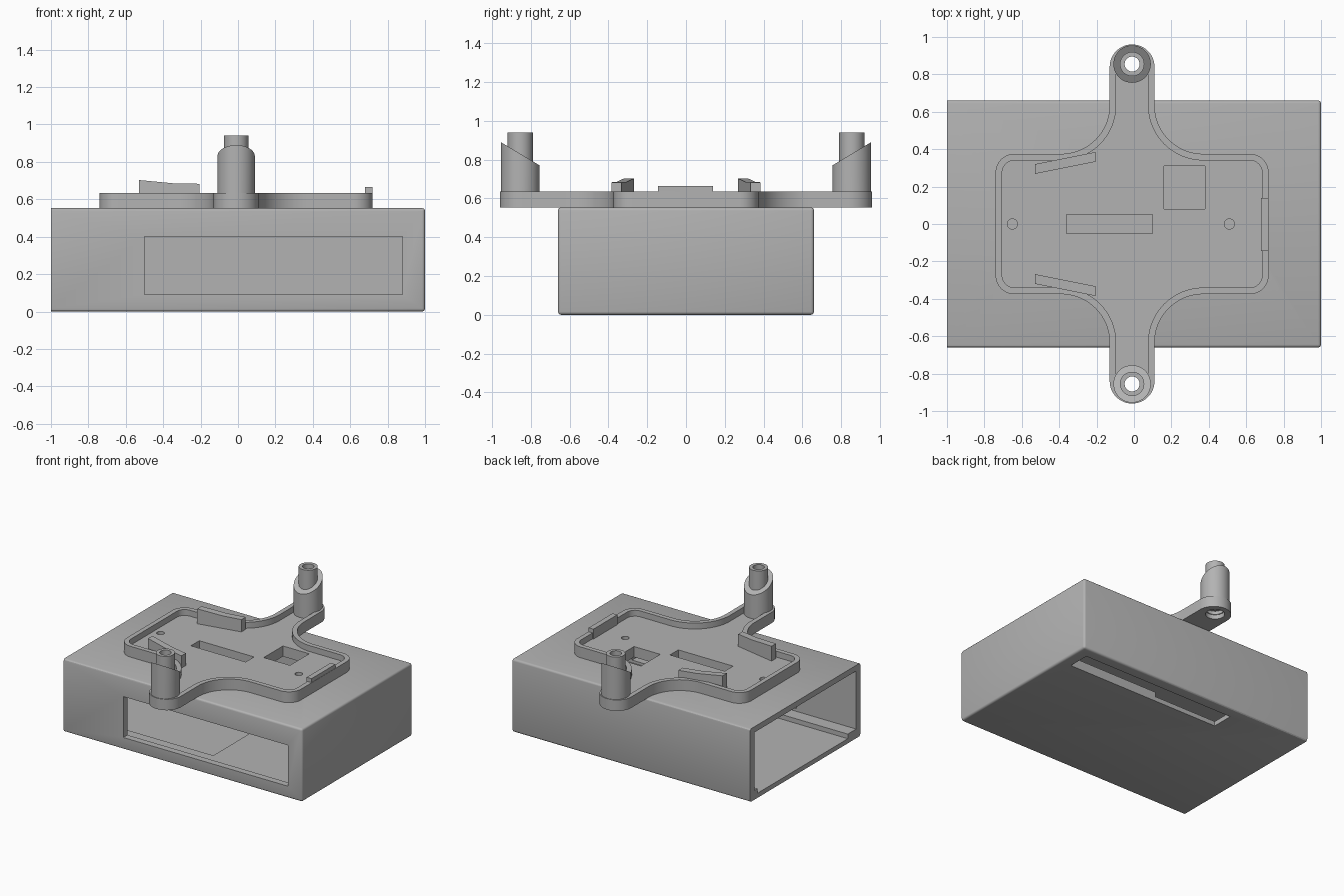
import bpy, bmesh
from math import sin, cos, radians

cube = bpy.data.objects.get("Cube")
if cube:
    bpy.data.objects.remove(cube, do_unlink=True)

grey = bpy.data.materials.new("matte_grey")
GREY = (0.45, 0.45, 0.45, 1)
grey.use_nodes = True
grey.diffuse_color = GREY
grey.node_tree.nodes["Principled BSDF"].inputs["Base Color"].default_value = GREY

CX = -0.01          # centre line of the tray
POST_Y = 0.855      # distance of the posts from the middle


def make(name, bm):
    bmesh.ops.recalc_face_normals(bm, faces=bm.faces)
    mesh = bpy.data.meshes.new(name)
    bm.to_mesh(mesh)
    bm.free()
    mesh.materials.append(grey)
    ob = bpy.data.objects.new(name, mesh)
    bpy.context.collection.objects.link(ob)
    return ob


def prism(name, pts, z0, z1):
    """Extrude a flat outline from z0 up to z1."""
    bm = bmesh.new()
    face = bm.faces.new([bm.verts.new((x, y, z0)) for x, y in pts])
    top = bmesh.ops.extrude_face_region(bm, geom=[face])
    verts = [g for g in top["geom"] if isinstance(g, bmesh.types.BMVert)]
    bmesh.ops.translate(bm, verts=verts, vec=(0, 0, z1 - z0))
    return make(name, bm)


def box(name, x0, x1, y0, y1, z0, z1):
    return prism(name, [(x0, y0), (x1, y0), (x1, y1), (x0, y1)], z0, z1)


def arc(cx, cy, r, a0, a1, n=12):
    angles = [radians(a0 + (a1 - a0) * i / n) for i in range(n + 1)]
    return [(cx + r * cos(a), cy + r * sin(a)) for a in angles]


def cylinder(name, x, y, r, z0, z1):
    return prism(name, arc(x, y, r, 0, 360, 48)[:-1], z0, z1)


def cut(ob, *cutters):
    for c in cutters:
        mod = ob.modifiers.new("cut", "BOOLEAN")
        mod.operation, mod.solver, mod.object = "DIFFERENCE", "EXACT", c
        bpy.context.view_layer.objects.active = ob
        bpy.ops.object.modifier_apply(modifier=mod.name)
        bpy.data.objects.remove(c, do_unlink=True)


def smooth(ob):
    bpy.ops.object.select_all(action="DESELECT")
    ob.select_set(True)
    bpy.context.view_layer.objects.active = ob
    bpy.ops.object.shade_smooth_by_angle(angle=radians(30))


def tray_outline(d):
    """Rounded tray with two flared ears, inset by d."""
    half_w, half_d, ear, flare, corner = 0.73, 0.375, 0.12, 0.26, 0.1
    q = arc(half_w - corner, half_d - corner, corner - d, 0, 90)
    q += arc(ear + flare, half_d + flare, flare + d, 270, 180, 20)
    q += arc(0, 0.96 - ear, ear - d, 0, 90)
    upper = q + [(-x, y) for x, y in q[-2::-1]]
    full = upper + [(-x, -y) for x, y in upper]
    return [(x + CX, y) for x, y in full]


def floor_openings(z0, z1):
    """Cable slot, square opening and two screw holes."""
    return [box("slot_cut", -0.36, 0.1, -0.05, 0.05, z0, z1),
            box("square_cut", 0.16, 0.38, 0.08, 0.31, z0, z1),
            cylinder("hole_cut", -0.65, 0, 0.027, z0, z1),
            cylinder("hole_cut", 0.51, 0, 0.027, z0, z1)]


# Hollow case, open at the -x end, with softened edges elsewhere
case = box("case", -1, 1, -0.66, 0.66, 0, 0.553)
bm = bmesh.new()
bm.from_mesh(case.data)
edges = [e for e in bm.edges if any(v.co.x > 0 for v in e.verts)]
bmesh.ops.bevel(bm, geom=edges, offset=0.016, segments=3, profile=0.5, affect="EDGES")
bm.to_mesh(case.data)
bm.free()
cut(case,
    box("cavity", -1.1, 0.95, -0.61, 0.61, 0.07, 0.51),
    box("floor_channel", -1.1, 0.15, -0.51, 0.57, 0.035, 0.1),
    box("front_window", -0.5, 0.88, -0.8, -0.55, 0.09, 0.4),
    box("bottom_slot", -0.38, 0.91, 0.41, 0.575, -0.1, 0.12),
    *floor_openings(0.4, 0.7))
smooth(case)

# Tray with a raised rim
tray = prism("tray", tray_outline(0), 0.552, 0.635)
cut(tray, prism("recess", tray_outline(0.035), 0.59, 0.7),
    *floor_openings(0.4, 0.7),
    *[cylinder("bore", CX, s * POST_Y, 0.066, 0.5, 0.7) for s in (-1, 1)])
smooth(tray)

for side, s in (("front", -1), ("back", 1)):
    y = s * POST_Y
    # Post sleeve with a slanted top that falls towards the middle
    sleeve = cylinder(side + "_post_sleeve", CX, y, 0.1, 0.585, 0.83)
    for v in sleeve.data.vertices:
        if v.co.z > 0.7:
            v.co.z += (v.co.y - y) * s * 0.6
    cut(sleeve, cylinder("bore", CX, y, 0.06, 0.5, 1))
    smooth(sleeve)
    # Inner tube standing above the sleeve
    tube = cylinder(side + "_post_tube", CX, y, 0.065, 0.61, 0.94)
    cut(tube, cylinder("bore", CX, y, 0.04, 0.5, 1))
    smooth(tube)
    # Angled guide rail with a raised outer end
    bm = bmesh.new()
    profile = [(-0.53, 0.585), (-0.205, 0.585), (-0.205, 0.683),
               (-0.34, 0.685), (-0.53, 0.703)]
    loops = []
    for offset in (0, 0.052):
        loops.append([bm.verts.new((x, s * (0.268 + (x + 0.53) * 0.2 + offset), z))
                      for x, z in profile])
        bm.faces.new(loops[-1])
    n = len(profile)
    for i in range(n):
        j = (i + 1) % n
        bm.faces.new((loops[0][i], loops[0][j], loops[1][j], loops[1][i]))
    make(side + "_guide_rail", bm)

# End stop on the rim
box("end_stop", 0.678, 0.718, -0.145, 0.14, 0.585, 0.665)
